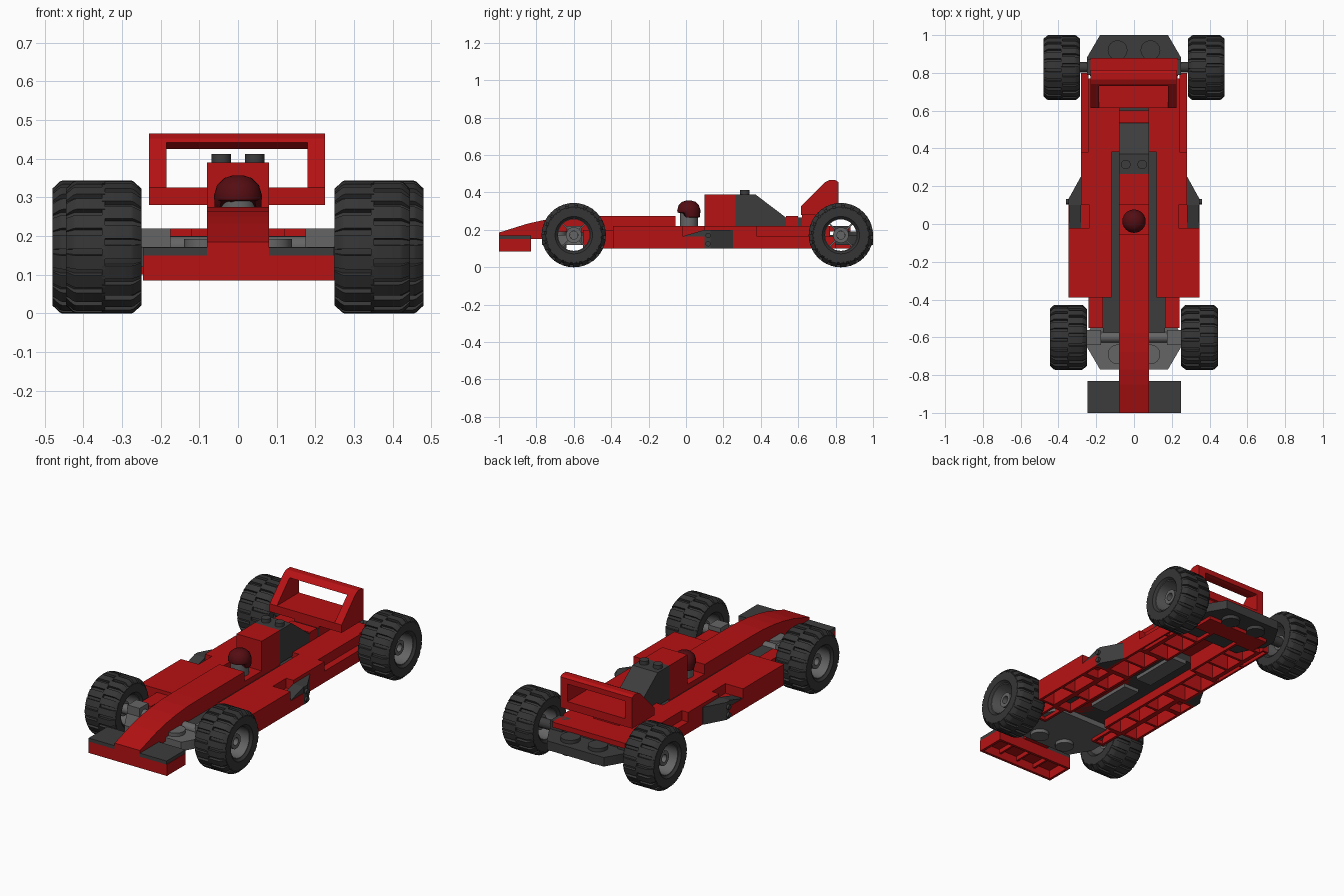
import bpy, bmesh, math
from mathutils import Matrix, Vector

old = bpy.data.objects.get("Cube")
if old:
    bpy.data.objects.remove(old, do_unlink=True)


def material(name, rgb):
    m = bpy.data.materials.new(name)
    m.use_nodes = True
    m.diffuse_color = (*rgb, 1)
    m.node_tree.nodes["Principled BSDF"].inputs["Base Color"].default_value = (*rgb, 1)
    return m


RED = material("red", (0.47, 0.006, 0.007))
DARK = material("dark grey", (0.046, 0.046, 0.046))
RUBBER = material("rubber", (0.036, 0.036, 0.037))
GREY = material("mid grey", (0.13, 0.13, 0.13))
HAIR = material("dark red brown", (0.09, 0.004, 0.006))


def finish(bm, name, mat, smooth=False):
    bmesh.ops.recalc_face_normals(bm, faces=bm.faces)
    mesh = bpy.data.meshes.new(name)
    bm.to_mesh(mesh)
    bm.free()
    mesh.materials.append(mat)
    ob = bpy.data.objects.new(name, mesh)
    bpy.context.scene.collection.objects.link(ob)
    if smooth:
        bpy.ops.object.select_all(action='DESELECT')
        ob.select_set(True)
        bpy.context.view_layer.objects.active = ob
        bpy.ops.object.shade_smooth_by_angle(angle=math.radians(35))
    return ob


def prism(bm, pts, axis, a, b, matrix=Matrix()):
    """Extrude a flat outline from a to b along an axis."""
    place = {'x': lambda p, t: (t, *p), 'y': lambda p, t: (p[0], t, p[1]),
             'z': lambda p, t: (*p, t)}[axis]
    lo, hi = ([bm.verts.new(matrix @ Vector(place(p, t))) for p in pts] for t in (a, b))
    bm.faces.new(lo)
    bm.faces.new(hi)
    for i in range(len(pts)):
        j = (i + 1) % len(pts)
        bm.faces.new((lo[i], lo[j], hi[j], hi[i]))


def box(bm, x0, x1, y0, y1, z0, z1):
    prism(bm, [(x0, y0), (x1, y0), (x1, y1), (x0, y1)], 'z', z0, z1)


def shell(bm, x0, x1, y0, y1, z0, z1, ribs=0, w=0.015):
    """Brick with an open underside and cross ribs."""
    box(bm, x0, x1, y0, y1, z1 - w, z1)
    for x in (x0, x1 - w):
        box(bm, x, x + w, y0, y1, z0, z1 - w)
    for i in range(ribs + 2):
        y = y0 + (y1 - y0 - w) * i / (ribs + 1)
        box(bm, x0 + w, x1 - w, y, y + w, z0, z1 - w)


def lathe(bm, prof, axis, segs=32, closed=False, centre=(0, 0, 0)):
    """Turn (radius, height) pairs about an axis."""
    rot = Matrix.Rotation(math.pi / 2, 4, 'Y') if axis == 'x' else Matrix()
    m = Matrix.Translation(centre) @ rot
    rings = [[bm.verts.new(m @ Vector((r * math.cos(t), r * math.sin(t), h)))
              for t in (2 * math.pi * k / segs for k in range(segs))] for r, h in prof]
    n = len(rings)
    for i in range(n if closed else n - 1):
        p, q = rings[i], rings[(i + 1) % n]
        for k in range(segs):
            l = (k + 1) % segs
            bm.faces.new((p[k], p[l], q[l], q[k]))
    if not closed:
        bm.faces.new(rings[0])
        bm.faces.new(rings[-1])


def cyl(bm, r, h0, h1, axis, centre, segs=24):
    lathe(bm, [(r, h0), (r, h1)], axis, segs, False, centre)


def part(name, mat, *boxes):
    bm = bmesh.new()
    for b in boxes:
        box(bm, *b)
    return finish(bm, name, mat)


def profile(name, mat, pts, axis, a, b):
    bm = bmesh.new()
    prism(bm, pts, axis, a, b)
    return finish(bm, name, mat)


# Nose, cockpit and engine cover
profile("nose", RED, [(-1, .15), (-1, .185), (-.93, .207), (-.85, .232), (-.77, .25), (-.68, .264),
                      (-.58, .273), (-.47, .275), (-.055, .275), (-.055, .15)], 'x', -.08, .08)
part("cockpit_floor", RED, (-.08, .08, -.055, .1, .15, .22))
part("air_intake", RED, (-.08, .08, .1, .265, .15, .39))
profile("engine_cover", DARK, [(.265, .2), (.265, .39), (.37, .39), (.535, .265), (.535, .2)],
        'x', -.08, .08)
part("tail_block", RED, (-.08, .08, .535, .6, .2, .275), (-.08, .08, .62, .72, .2, .285))
part("tail_gap", DARK, (-.078, .078, .6, .62, .2, .265))
bm = bmesh.new()
for s in (-1, 1):
    cyl(bm, .025, .39, .412, 'z', (s * .043, .315, 0))
finish(bm, "cover_studs", DARK, True)

# Driver
bm = bmesh.new()
cyl(bm, .048, .215, .31, 'z', (0, .015, 0))
finish(bm, "driver_head", GREY, True)
bm = bmesh.new()
lathe(bm, [(.05, .265), (.06, .268), (.062, .305), (.054, .332), (.035, .35), (.012, .357)],
      'z', 24, False, (0, .015, 0))
for v in bm.verts:
    if v.co.z < .28 and v.co.y < .0:
        v.co.z += .025
finish(bm, "driver_hair", HAIR, True)

# Front wing
bm = bmesh.new()
shell(bm, -.245, .25, -1, -.83, .085, .15)
for x in (-.12, .0, .12):
    box(bm, x - .006, x + .006, -.985, -.845, .11, .135)
finish(bm, "front_wing", RED)
part("front_wing_tiles", DARK, (-.245, -.08, -1, -.83, .15, .17), (.08, .248, -1, -.83, .15, .17))

# Chassis strips along the centre
part("chassis_plate", DARK, (-.165, .165, -.6, -.3, .15, .185), (-.125, .125, -.3, .38, .15, .19))
part("floor_tiles", GREY, (-.05, .05, -.3, -.02, .13, .15), (-.05, .05, .08, .38, .13, .15))

# Side bodies, mirrored
for side, s in (("left", 1), ("right", -1)):
    def mir(x0, x1, *r):
        return (min(s * x0, s * x1), max(s * x0, s * x1), *r)

    bm = bmesh.new()
    shell(bm, *mir(.165, .24, -.55, -.39, .1, .2))
    shell(bm, *mir(.12, .235, -.39, .1, .1, .22), ribs=2)
    shell(bm, *mir(.235, .347, -.39, -.02, .1, .22), ribs=1)
    shell(bm, *mir(.235, .347, -.02, .1, .1, .165))
    finish(bm, side + "_sidepod", RED)

    bm = bmesh.new()
    shell(bm, *mir(.12, .28, .1, .38, .1, .22), ribs=1)
    shell(bm, *mir(.08, .24, .38, .77, .1, .22), ribs=2)
    shell(bm, *mir(.24, .28, .38, .8, .1, .165), ribs=1, w=.01)
    finish(bm, side + "_rear_body", RED)

    bm = bmesh.new()
    prism(bm, [(-.02, .165), (.1, .165), (.1, .2)], 'x', s * .28, s * .345)
    prism(bm, [(s * .28, .1), (s * .348, .1), (s * .348, .13), (s * .282, .25), (s * .28, .25)],
          'z', .1, .2)
    for z in (.125, .17):
        cyl(bm, .014, 0, .012, 'x', (s * .348 - (.012 if s < 0 else 0) * 1, .118, z), 12)
    finish(bm, side + "_vent", DARK)

# Rear deck and centre
bm = bmesh.new()
box(bm, -.08, .08, .38, .77, .19, .22)
box(bm, -.23, .23, .77, .88, .19, .22)
box(bm, -.2, .2, .77, .88, .1, .125)
finish(bm, "rear_deck", RED)

# Rear wing
bm = bmesh.new()
side_shape = [(.615, .28), (.615, .325), (.74, .452), (.765, .465), (.8, .465), (.815, .455), (.815, .28)]
for x in (-.23, .18):
    prism(bm, side_shape, 'x', x, x + .045)
prism(bm, [(.615, .28), (.615, .325), (.815, .325), (.815, .28)], 'x', -.185, .18)
prism(bm, [(.73, .442), (.74, .452), (.765, .465), (.8, .465), (.815, .455), (.815, .425), (.79, .425)],
      'x', -.185, .18)
finish(bm, "rear_wing", RED)

# Axle carriers, with the same shape front and rear
for end, mat, yc, reach in (("front", GREY, -.6, .3475), ("rear", DARK, .83, .3825)):
    d = 1 if end == "rear" else -1
    half = [(.17, -.17), (.235, -.04), (.25, .0), (.25, .05), (.18, .17)]
    outline = [(x, yc + d * y) for x, y in half] + [(-x, yc + d * y) for x, y in reversed(half)]
    bm = bmesh.new()
    prism(bm, outline, 'z', .12, .172)
    for s in (-1, 1):
        cyl(bm, .052, .172, .192, 'z', (s * .087, yc + d * .09, 0))
        cyl(bm, .05, .1, .12, 'z', (s * .087, yc + d * .09, 0))
        x0, x1 = sorted((s * .175, s * .25))
        box(bm, x0, x1, yc - .04, yc + .04, .12, .22)
    cyl(bm, .028, -reach, reach, 'x', (0, yc, .1715))
    finish(bm, end + "_axle_carrier", mat, True)

# Wheels: staggered tread blocks on a turned tyre, and an open hub
bm = bmesh.new()
half = [(.088, .085), (.1, .0975), (.146, .0975), (.16, .075)]
lathe(bm, half + [(r, -x) for r, x in reversed(half)], 'x', 40, True)
BLOCKS = 20
for row in (-1, 1):
    block = [(row * x, r) for x, r in
             ((-.004, .15), (.096, .138), (.0975, .15), (.078, .1685), (.07, .1715), (-.004, .1715))]
    for k in range(BLOCKS):
        turn = Matrix.Rotation(2 * math.pi * (k + row * .25) / BLOCKS, 4, 'X')
        prism(bm, [(x, r) for x, r in block], 'y', -.018, .018, turn)
tyre = finish(bm, "front_left_tyre", RUBBER, True)

bm = bmesh.new()
lathe(bm, [(.084, -.085), (.09, -.085), (.09, .085), (.084, .085)], 'x', 32, True)
lathe(bm, [(.022, -.05), (.042, -.05), (.042, .06), (.022, .06)], 'x', 20, True)
for k in range(4):
    turn = Matrix.Rotation(math.pi * (k / 2 + .25), 4, 'X')
    prism(bm, [(-.03, .04), (.03, .04), (.03, .086), (-.03, .086)], 'y', -.004, .004, turn)
cyl(bm, .022, -.05, .03, 'x', (0, 0, 0), 12)
hub = finish(bm, "front_left_hub", GREY, True)

for end, x, y in (("front", .3475, -.6), ("rear", .3825, .828)):
    for side, s in (("left", 1), ("right", -1)):
        for src, kind in ((tyre, "tyre"), (hub, "hub")):
            ob = src
            if (end, side) != ("front", "left"):
                ob = src.copy()
                ob.name = f"{end}_{side}_{kind}"
                bpy.context.scene.collection.objects.link(ob)
            ob.location = (s * x, y, .1715)
            ob.rotation_euler = (0, 0, 0 if s > 0 else math.pi)
